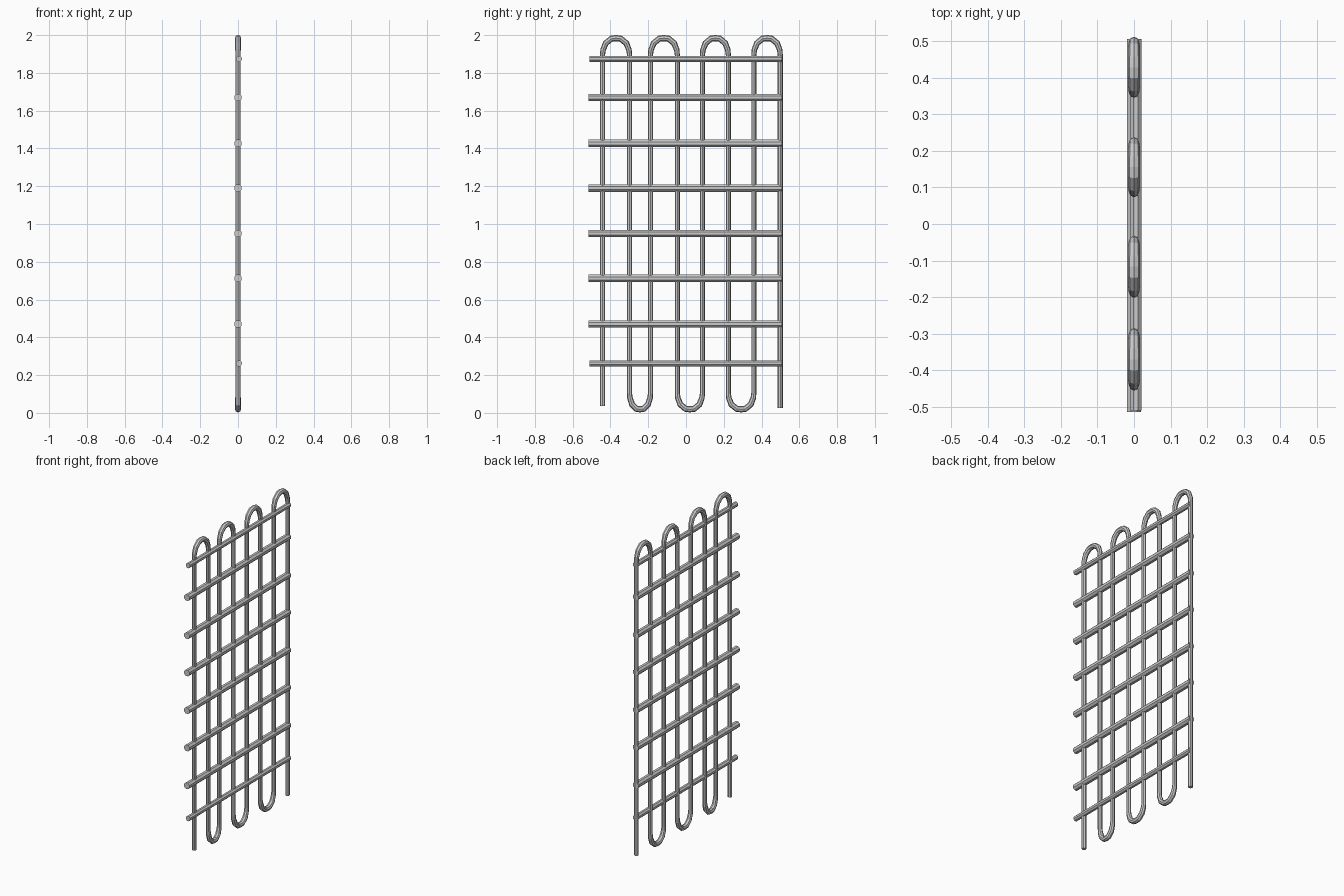
import bpy
from math import pi

if "Cube" in bpy.data.objects:
    bpy.data.objects.remove(bpy.data.objects["Cube"])

# Serpentine rod: vertical runs joined by alternating top and bottom bends
runs = [-0.442, -0.299, -0.188, -0.046, 0.087, 0.224, 0.359, 0.499]
bend = [(0, 0), (0.02, 0.3), (0.12, 0.7), (0.33, 0.97), (0.5, 1.0),
        (0.67, 0.97), (0.88, 0.7), (0.98, 0.3), (1, 0)]
path = [(runs[0], 0.037, 1.0)]
for i, (a, b) in enumerate(zip(runs, runs[1:])):
    base, tip = (1.895, 1.984) if i % 2 == 0 else (0.105, 0.019)
    for u, v in bend:
        fat = 1.0 + 0.22 * min(1, v * 1.3)
        path.append((a + (b - a) * u, base + (tip - base) * v, fat))
path.append((runs[-1], 0.025, 1.0))

curve = bpy.data.curves.new("serpentine_rod", 'CURVE')
curve.dimensions = '3D'
curve.bevel_depth = 0.0135
curve.bevel_resolution = 2
curve.use_fill_caps = True
spline = curve.splines.new('POLY')
spline.points.add(len(path) - 1)
for p, (y, z, r) in zip(spline.points, path):
    p.co = (0, y, z, 1)
    p.radius = r
spline.use_smooth = False
rod = bpy.data.objects.new("serpentine_rod", curve)
bpy.context.collection.objects.link(rod)


# Horizontal bars crossing the runs
def bar(name, x, z, radius, y0, y1):
    bpy.ops.mesh.primitive_cylinder_add(
        vertices=8, radius=radius, depth=y1 - y0,
        location=(x, (y0 + y1) / 2, z), rotation=(pi / 2, pi / 8, 0))
    bpy.context.object.name = name


for i, z in enumerate([0.471, 0.712, 0.95, 1.19, 1.427, 1.67]):
    bar(f"middle_bar_{i + 1}", 0, z, 0.021, -0.515, 0.507)
bar("bottom_bar", 0.005, 0.262, 0.0165, -0.511, 0.507)
bar("top_bar", 0.005, 1.874, 0.0165, -0.511, 0.507)
